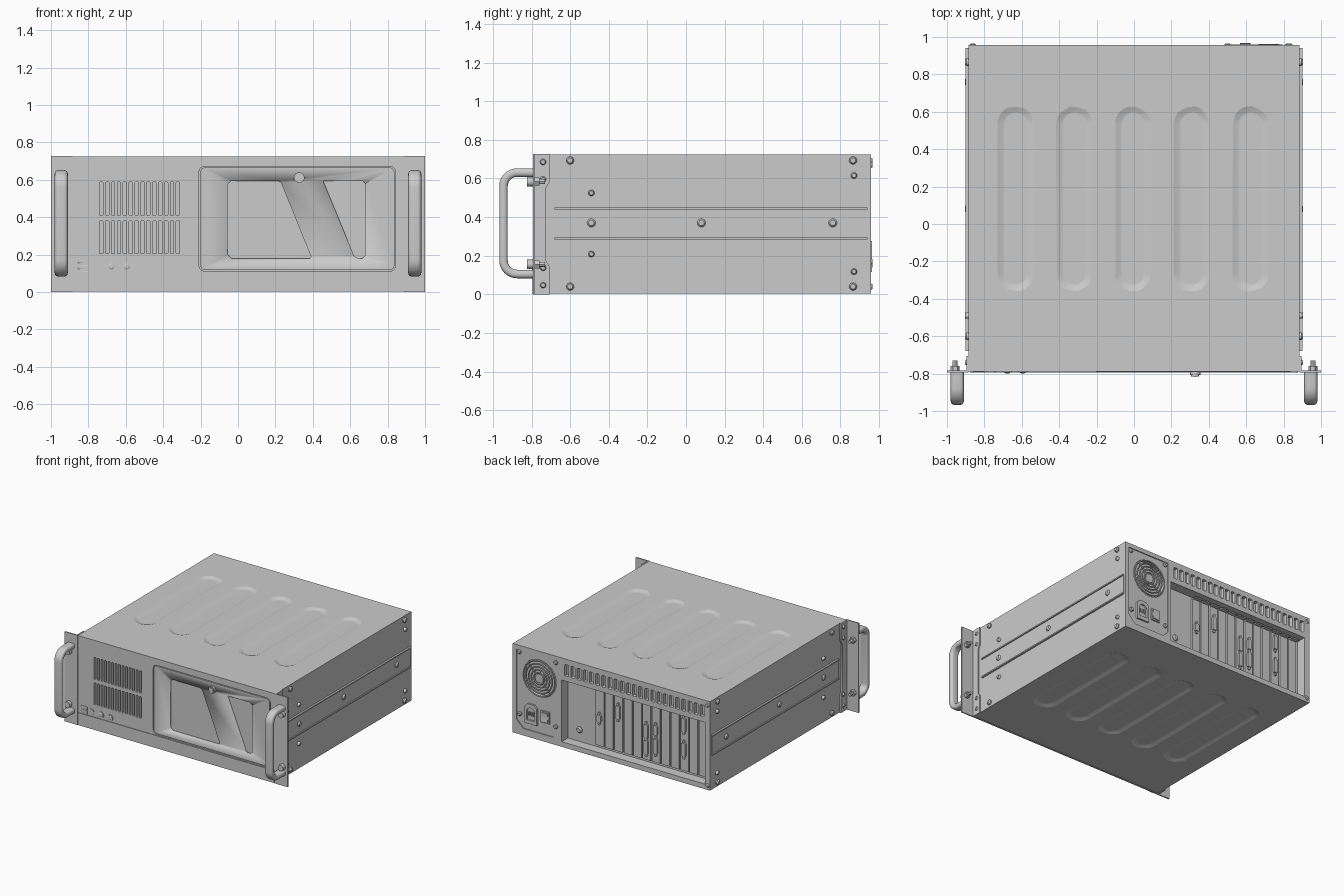
import bpy, bmesh
from math import sin, cos, pi, radians
from mathutils import Vector

if "Cube" in bpy.data.objects:
    bpy.data.objects.remove(bpy.data.objects["Cube"])


def rect(u0, u1, v0, v1, r=0, n=5):
    if r == 0:
        return [(u0, v0), (u1, v0), (u1, v1), (u0, v1)]
    pts = []
    for k, (cu, cv) in enumerate([(u1 - r, v1 - r), (u0 + r, v1 - r), (u0 + r, v0 + r), (u1 - r, v0 + r)]):
        for i in range(n + 1):
            a = pi / 2 * (k + i / n)
            pts.append((cu + r * cos(a), cv + r * sin(a)))
    return pts


def circle(u, v, r, n=20):
    return [(u + r * cos(2 * pi * i / n), v + r * sin(2 * pi * i / n)) for i in range(n)]


def place(pts, axis, w):
    return [{'x': (w, u, v), 'y': (u, w, v), 'z': (u, v, w)}[axis] for u, v in pts]


def loft(bm, rings):
    rows = [[bm.verts.new(p) for p in ring] for ring in rings]
    for a, b in zip(rows, rows[1:]):
        for i in range(len(a)):
            j = (i + 1) % len(a)
            bm.faces.new((a[i], a[j], b[j], b[i]))
    bm.faces.new(rows[0])
    bm.faces.new(rows[-1])


def prism(bm, pts, axis, lo, hi):
    loft(bm, [place(pts, axis, lo), place(pts, axis, hi)])


def screw(bm, u, v, r, axis, lo, hi):
    mid = lo + (hi - lo) * 0.6
    loft(bm, [place(circle(u, v, q, 16), axis, w) for q, w in ((r, lo), (r, mid), (r * 0.65, hi))])


def finish(name, bm):
    bmesh.ops.recalc_face_normals(bm, faces=bm.faces)
    me = bpy.data.meshes.new(name)
    bm.to_mesh(me)
    bm.free()
    ob = bpy.data.objects.new(name, me)
    bpy.context.collection.objects.link(ob)
    smooth(ob)
    return ob


def smooth(ob):
    bpy.ops.object.select_all(action='DESELECT')
    ob.select_set(True)
    bpy.context.view_layer.objects.active = ob
    bpy.ops.object.shade_smooth_by_angle(angle=radians(30))


def cut(ob, bm):
    cutter = finish("cutter", bm)
    cutter.hide_render = True
    mod = ob.modifiers.new("cut", 'BOOLEAN')
    mod.operation, mod.solver, mod.object = 'DIFFERENCE', 'EXACT', cutter
    bpy.context.view_layer.objects.active = ob
    bpy.ops.object.modifier_apply(modifier=mod.name)
    bpy.data.objects.remove(cutter)


FRONT, BACK, TOP, SIDE = -0.789, 0.957, 0.725, 0.885

# Case body
bm = bmesh.new()
prism(bm, rect(-SIDE, SIDE, FRONT, BACK), 'z', 0.004, TOP)
body = finish("case_body", bm)

# Pressed panels in lid and floor, vents, door pocket, rear openings
bm = bmesh.new()
for k in range(5):
    x = -0.633 + 0.314 * k
    for base, d in ((TOP, -1), (0.004, 1)):
        loft(bm, [place(rect(x - 0.097 + i, x + 0.097 - i, -0.36 + i, 0.63 - i, 0.0965 - i, 8), 'z', base + d * h)
                  for i, h in ((-0.006, -0.002), (0.008, 0.003), (0.03, 0.011), (0.04, 0.0125))])
for k in range(14):
    x = -0.731 + 0.0315 * k
    for z0, z1 in ((0.205, 0.38), (0.41, 0.588)):
        prism(bm, rect(x - 0.009, x + 0.009, z0, z1, 0.004, 2), 'y', FRONT - 0.02, FRONT + 0.03)
prism(bm, rect(-0.208, 0.842, 0.112, 0.672, 0.03), 'y', FRONT - 0.02, FRONT + 0.02)
for k in range(23):
    x = 0.4 - 0.0552 * k
    prism(bm, rect(x - 0.018, x + 0.018, 0.587, 0.68, 0.008, 2), 'y', BACK - 0.03, BACK + 0.02)
prism(bm, rect(-0.84, 0.445, 0.045, 0.545), 'y', BACK - 0.08, BACK + 0.02)
psu = [(0.52, 0.06), (0.79, 0.06), (0.85, 0.12), (0.85, 0.69), (0.475, 0.69), (0.475, 0.105)]
prism(bm, psu, 'y', BACK - 0.008, BACK + 0.02)
cut(body, bm)
bm = bmesh.new()
prism(bm, circle(0.65, 0.5, 0.15, 40), 'y', BACK - 0.05, BACK + 0.03)
cut(body, bm)
smooth(body)
body.modifiers.new("weighted", 'WEIGHTED_NORMAL').keep_sharp = True

# Lower front strip
bm = bmesh.new()
prism(bm, rect(-0.878, 0.878, 0.002, 0.103), 'y', FRONT - 0.005, FRONT + 0.01)
finish("front_lower_strip", bm)

# Drive door with two sunken windows
bm = bmesh.new()
prism(bm, rect(-0.202, 0.836, 0.118, 0.666, 0.026), 'y', FRONT - 0.001, FRONT + 0.025)
door = finish("drive_door", bm)
bm = bmesh.new()
for win in ([(-0.035, 0.18), (0.385, 0.18), (0.39, 0.19), (0.23, 0.585), (0.215, 0.595), (-0.035, 0.595),
             (-0.055, 0.575), (-0.055, 0.2)],
            [(0.64, 0.18), (0.665, 0.18), (0.68, 0.195), (0.68, 0.58), (0.665, 0.595), (0.455, 0.595), (0.62, 0.195)]):
    prism(bm, win, 'y', FRONT - 0.02, FRONT + 0.008)
cut(door, bm)

# Door lock
bm = bmesh.new()
prism(bm, circle(0.327, 0.612, 0.028, 28), 'y', FRONT + 0.01, FRONT - 0.018)
prism(bm, circle(0.327, 0.612, 0.021, 28), 'y', FRONT, FRONT - 0.026)
prism(bm, rect(0.324, 0.33, 0.6, 0.624), 'y', FRONT, FRONT - 0.028)
finish("door_lock", bm)

# Front buttons and lamps
bm = bmesh.new()
for x, r in ((-0.765, 0.027), (-0.677, 0.026), (-0.595, 0.026)):
    prism(bm, circle(x, 0.137, r, 24), 'y', FRONT + 0.01, FRONT - 0.004)
    if x > -0.7:
        screw(bm, x, 0.137, 0.016, 'y', FRONT, FRONT - 0.009)
finish("front_buttons", bm)

# Twin front sockets
for z in (0.122, 0.154):
    bm = bmesh.new()
    prism(bm, rect(-0.862, -0.8, z - 0.015, z + 0.015), 'y', FRONT + 0.005, FRONT - 0.003)
    port = finish("front_socket", bm)
    bm = bmesh.new()
    prism(bm, rect(-0.856, -0.806, z - 0.01, z + 0.002), 'y', FRONT - 0.02, FRONT + 0.002)
    cut(port, bm)

for s, side in ((-1, "left"), (1, "right")):
    # Rack ear: front flange and side plate with a narrowed middle
    bm = bmesh.new()
    x0, x1 = sorted((s * 0.887, s * 1.0))
    prism(bm, rect(x0, x1, 0.0, 0.727), 'y', -0.793, -0.783)
    plate = [(-0.793, 0), (-0.705, 0), (-0.705, 0.14), (-0.725, 0.175), (-0.725, 0.55), (-0.705, 0.585),
             (-0.705, 0.727), (-0.793, 0.727)]
    prism(bm, plate, 'x', s * 0.884, s * 0.895)
    finish(side + "_rack_ear", bm)

    # Handle: flat tube swept round two bends
    path = [((-0.785, 0.105), pi)]
    for cz, a0 in ((0.175, -pi / 2), (0.56, pi)):
        for i in range(9):
            a = a0 - pi / 2 * i / 8
            path.append(((-0.875 + 0.07 * cos(a), cz + 0.07 * sin(a)), a))
    path = [((-0.785, 0.105), -pi / 2)] + path[1:] + [((-0.785, 0.63), pi / 2)]
    bm = bmesh.new()
    loft(bm, [[(s * 0.945 + u, y + v * cos(a), z + v * sin(a))
               for u, v in rect(-0.035, 0.035, -0.022, 0.022, 0.019, 4)] for (y, z), a in path])
    finish(side + "_handle", bm)

    # Handle bolts and nuts
    bm = bmesh.new()
    for z in (0.155, 0.583):
        prism(bm, circle(s * 0.957, z, 0.024, 16), 'y', -0.823, -0.79)
        prism(bm, circle(s * 0.957, z, 0.024, 6), 'y', -0.785, -0.758)
        prism(bm, circle(s * 0.957, z, 0.013, 12), 'y', -0.77, -0.73)
    finish(side + "_handle_bolts", bm)

    # Slide rail: shallow channel along the side
    bm = bmesh.new()
    prism(bm, rect(-0.68, 0.94, 0.285, 0.45), 'x', s * 0.88, s * 0.891)
    for z in (0.285, 0.44):
        prism(bm, rect(-0.68, 0.94, z, z + 0.01), 'x', s * 0.885, s * 0.9)
    finish(side + "_slide_rail", bm)

    # Side screws
    bm = bmesh.new()
    for y, z, r in ((-0.49, 0.37, 0.022), (0.08, 0.37, 0.022), (0.76, 0.37, 0.022), (-0.6, 0.693, 0.02),
                    (-0.6, 0.04, 0.02), (0.865, 0.693, 0.02), (0.865, 0.04, 0.02), (-0.49, 0.525, 0.016),
                    (-0.49, 0.208, 0.016), (0.87, 0.615, 0.016), (0.87, 0.117, 0.016), (-0.74, 0.047, 0.016),
                    (-0.74, 0.137, 0.016), (-0.74, 0.595, 0.016), (-0.74, 0.685, 0.016)):
        screw(bm, y, z, r, 'x', s * 0.88, s * 0.904)
    finish(side + "_side_screws", bm)

# Power supply fan guard
for k in range(5):
    bpy.ops.mesh.primitive_torus_add(location=(0.65, BACK - 0.004, 0.5), rotation=(pi / 2, 0, 0),
                                     major_radius=0.142 - 0.024 * k, minor_radius=0.006,
                                     major_segments=36, minor_segments=8)
    ring = bpy.context.object
    ring.name = "fan_guard_ring"
    smooth(ring)
bm = bmesh.new()
prism(bm, circle(0.65, 0.5, 0.036, 24), 'y', BACK - 0.045, BACK - 0.004)
for k in range(4):
    a = pi / 4 + pi / 2 * k
    d, n = Vector((cos(a), sin(a))), Vector((-sin(a), cos(a))) * 0.006
    c = Vector((0.65, 0.5))
    bar = [c + d * 0.03 - n, c + d * 0.152 - n, c + d * 0.152 + n, c + d * 0.03 + n]
    prism(bm, [tuple(p) for p in bar], 'y', BACK - 0.012, BACK - 0.004)
finish("fan_hub_and_spokes", bm)

# Mains inlet and rocker switch
bm = bmesh.new()
prism(bm, [(0.665, 0.115), (0.775, 0.115), (0.775, 0.25), (0.75, 0.275), (0.69, 0.275), (0.665, 0.25)],
      'y', BACK - 0.01, BACK + 0.006)
inlet = finish("mains_inlet", bm)
bm = bmesh.new()
prism(bm, [(0.685, 0.145), (0.755, 0.145), (0.755, 0.225), (0.735, 0.245), (0.705, 0.245), (0.685, 0.225)],
      'y', BACK - 0.006, BACK + 0.03)
cut(inlet, bm)
bm = bmesh.new()
for x in (0.7, 0.72, 0.74):
    prism(bm, rect(x - 0.004, x + 0.004, 0.18, 0.21), 'y', BACK - 0.01, BACK + 0.003)
finish("inlet_pins", bm)
bm = bmesh.new()
prism(bm, rect(0.557, 0.632, 0.155, 0.25), 'y', BACK - 0.01, BACK + 0.002)
prism(bm, [(BACK, 0.165), (BACK + 0.01, 0.165), (BACK + 0.003, 0.2), (BACK + 0.007, 0.24), (BACK, 0.24)],
      'x', 0.567, 0.622)
finish("power_switch", bm)

# Expansion slot covers with top tabs and screws
bm = bmesh.new()
inner = BACK - 0.08
for k in range(12):
    x = 0.15 - 0.0843 * k
    prism(bm, rect(x - 0.036, x + 0.036, 0.065, 0.525), 'y', inner - 0.005, inner + 0.014)
    prism(bm, rect(x - 0.036, x + 0.03, 0.525, 0.535), 'y', inner - 0.005, inner + 0.045)
finish("slot_covers", bm)

# Connectors on the slot covers
bm = bmesh.new()
for k, z, h in ((0, 0.29, 0.03), (2, 0.385, 0.055), (5, 0.3, 0.055), (5, 0.17, 0.055), (6, 0.33, 0.04),
                (6, 0.2, 0.06), (9, 0.44, 0.055), (9, 0.24, 0.055)):
    x = 0.15 - 0.0843 * k
    prism(bm, rect(x - 0.018, x + 0.018, z - h, z + h, 0.008, 3), 'y', inner, inner + 0.03)
    for dz in (-h - 0.012, h + 0.012):
        prism(bm, circle(x, z + dz, 0.011, 6), 'y', inner, inner + 0.027)
screw(bm, 0.34, 0.14, 0.025, 'y', inner - 0.01, inner + 0.015)
finish("slot_connectors", bm)

# Rear screws
bm = bmesh.new()
for x, z in ((0.83, 0.67), (0.5, 0.67), (0.825, 0.17), (0.5, 0.15), (-0.862, 0.69), (-0.862, 0.04)):
    screw(bm, x, z, 0.017, 'y', BACK - 0.01, BACK + 0.009)
finish("rear_screws", bm)
